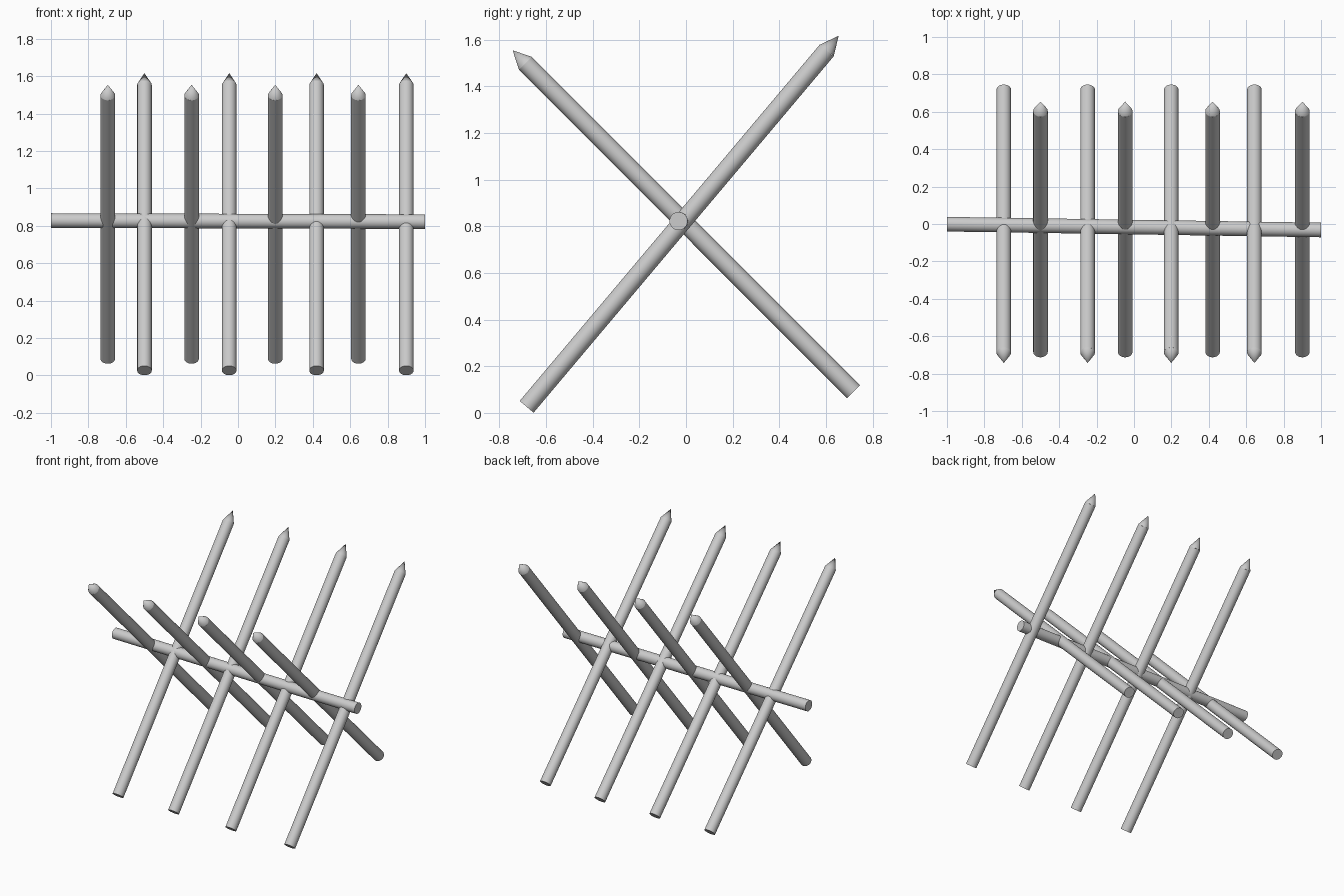
import bpy
from mathutils import Vector

if "Cube" in bpy.data.objects:
    bpy.data.objects.remove(bpy.data.objects["Cube"])

R = 0.039      # log radius
SIDES = 32


def tube(name, a, b, r_end=R):
    """Cylinder (or cone when r_end is 0) from point a to point b."""
    a, b = Vector(a), Vector(b)
    axis = b - a
    bpy.ops.mesh.primitive_cone_add(vertices=SIDES, radius1=R, radius2=r_end,
                                    depth=axis.length, location=(a + b) / 2)
    ob = bpy.context.object
    ob.name = name
    ob.rotation_mode = 'QUATERNION'
    ob.rotation_quaternion = axis.to_track_quat('Z', 'Y')
    bpy.ops.object.shade_smooth_by_angle()
    return ob


def stake(name, x, foot, shoulder, tip):
    """Leaning pole with a sharpened point; points are (y, z)."""
    tube(name + "_shaft", (x, *foot), (x, *shoulder))
    tube(name + "_point", (x, *shoulder), (x, *tip), 0)


# Horizontal beam, slightly skewed
tube("cross_beam", (-1, -0.001, 0.828), (1, -0.032, 0.822))

# Stakes leaning backward
for i, x in enumerate((-0.50, -0.047, 0.42, 0.90)):
    stake(f"back_stake_{i + 1}", x, (-0.683, 0.026), (0.603, 1.553), (0.654, 1.616))

# Stakes leaning forward
for i, x in enumerate((-0.696, -0.248, 0.199, 0.644)):
    stake(f"front_stake_{i + 1}", x, (0.718, 0.09), (-0.688, 1.498), (-0.743, 1.554))
